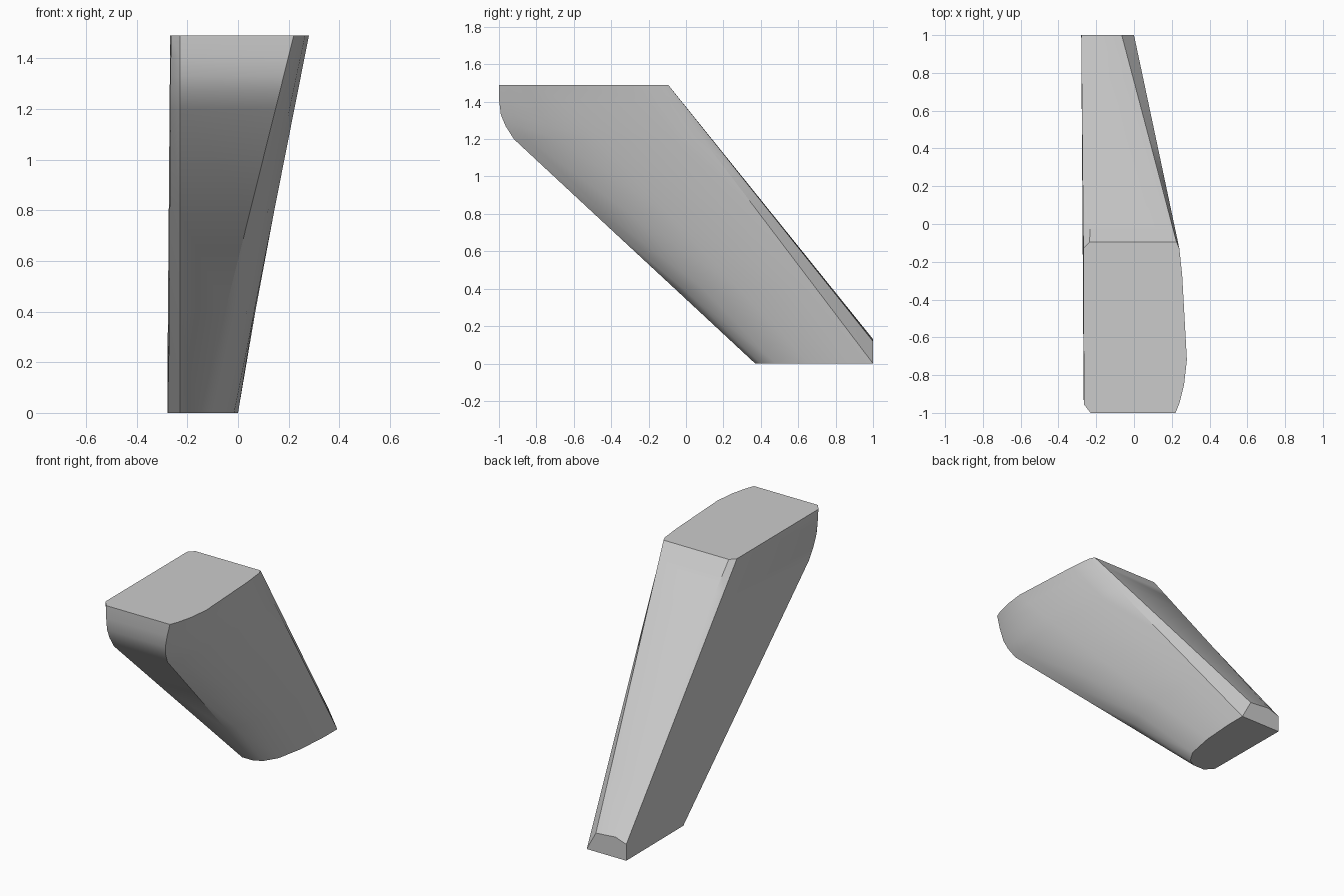
import bpy
import bmesh

cube = bpy.data.objects.get("Cube")
if cube:
    bpy.data.objects.remove(cube, do_unlink=True)

HEIGHT = 1.49

# Outline: top x, top y, bottom x, bottom y, share of the front bulge
OUTLINE = [
    (-.235, -.095, -.20, 1.105, 0),
    (.225, -.095, -.09, 1.095, 0),
    (.24, -.13, 0, 1.0, 0),
    (.255, -.27, 0, .87, 0),
    (.28, -.72, -.015, .66, .1),
    (.265, -.85, -.05, .48, .5),
    (.24, -.95, -.10, .40, .85),
    (.22, -1, -.15, .37, 1),
    (-.23, -1, -.23, .37, 1),
    (-.265, -.955, -.275, .42, .9),
    (-.268, -.13, -.28, 1.085, 0),
]

# Height of each ring and how far the front swells there
RINGS = [(0, 0), (.4, .062), (.8, .125), (1.2, .187),
         (1.27, .167), (1.33, .137), (1.41, .073), (HEIGHT, 0)]

grey = bpy.data.materials.new("plain_grey")
grey.use_nodes = True
grey.diffuse_color = (.6, .6, .6, 1)
grey.node_tree.nodes["Principled BSDF"].inputs["Base Color"].default_value = (.6, .6, .6, 1)

# Loft the slanted body between the bottom and top outlines
bm = bmesh.new()
rings = []
for z, bulge in RINGS:
    t = z / HEIGHT
    rings.append([bm.verts.new((bx + (tx - bx) * t, by + (ty - by) * t - bulge * w, z))
                  for tx, ty, bx, by, w in OUTLINE])
for low, high in zip(rings, rings[1:]):
    for i in range(len(OUTLINE)):
        j = (i + 1) % len(OUTLINE)
        bm.faces.new((low[i], low[j], high[j], high[i]))
bm.faces.new(rings[0])
bm.faces.new(rings[-1])

# Trim the foot with an upright back plane and close the cut
bmesh.ops.bisect_plane(bm, geom=bm.verts[:] + bm.edges[:] + bm.faces[:], dist=.0001,
                       plane_co=(0, 1, 0), plane_no=(0, 1, 0), clear_outer=True)
bmesh.ops.holes_fill(bm, edges=[e for e in bm.edges if e.is_boundary], sides=0)
bmesh.ops.recalc_face_normals(bm, faces=bm.faces[:])

mesh = bpy.data.meshes.new("slanted_leg")
bm.to_mesh(mesh)
bm.free()
mesh.materials.append(grey)
leg = bpy.data.objects.new("slanted_leg", mesh)
bpy.context.collection.objects.link(leg)

# Smooth the rounded sides and keep the cut edges crisp
bpy.ops.object.select_all(action='DESELECT')
leg.select_set(True)
bpy.context.view_layer.objects.active = leg
bpy.ops.object.shade_smooth_by_angle(angle=.6)
